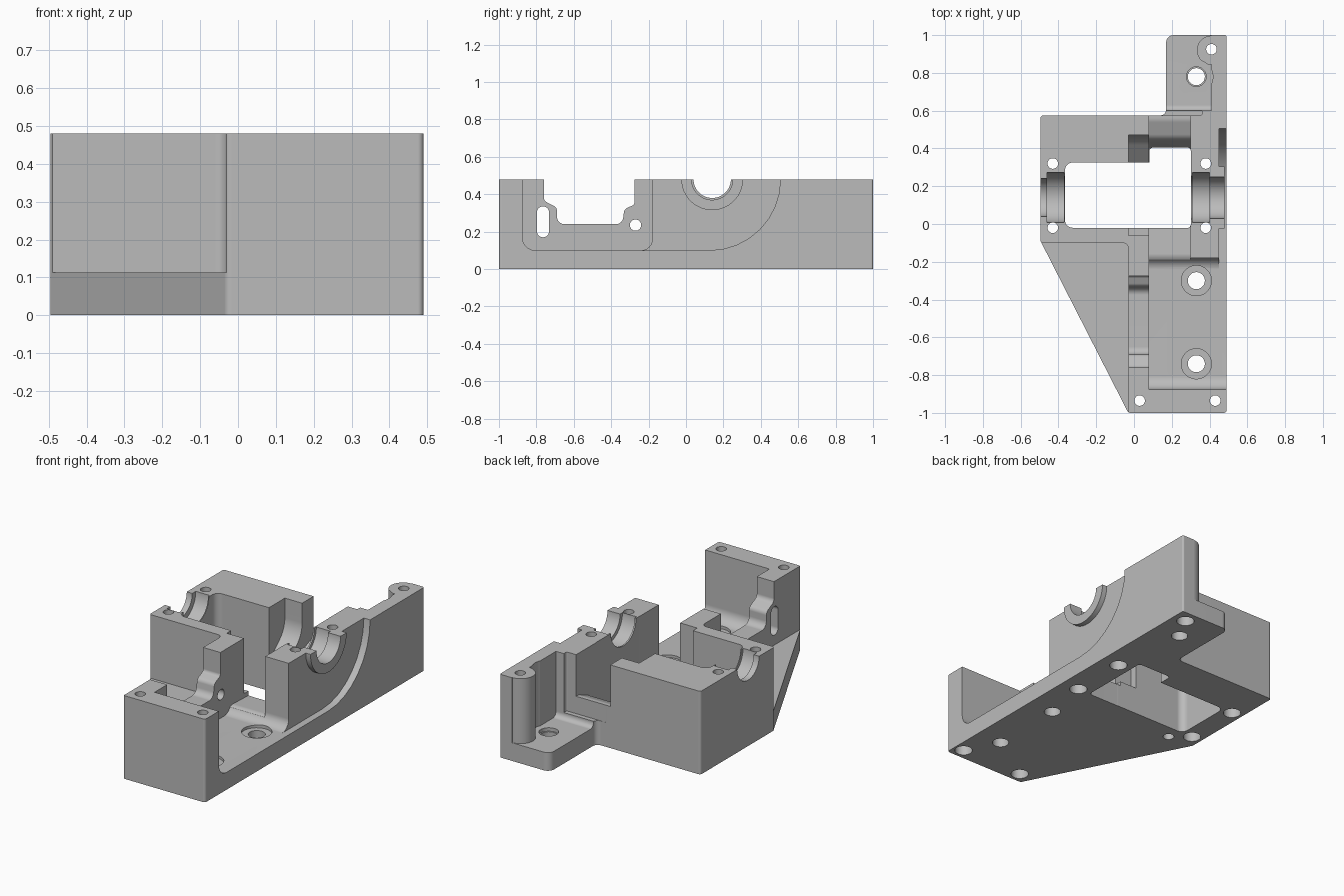
import bpy, bmesh, math
from mathutils import Vector

if "Cube" in bpy.data.objects:
    bpy.data.objects.remove(bpy.data.objects["Cube"], do_unlink=True)

metal = bpy.data.materials.new("cast grey metal")
metal.use_nodes = True
grey = (0.5, 0.5, 0.5, 1)
metal.diffuse_color = grey
metal.node_tree.nodes["Principled BSDF"].inputs["Base Color"].default_value = grey


def fillet(points, steps=8):
    """Round each corner that carries a radius; return the outline anticlockwise."""
    out, n = [], len(points)
    for i, pt in enumerate(points):
        p = Vector((pt[0], pt[1], 0))
        if len(pt) < 3:
            out.append(p)
            continue
        d1 = (Vector((*points[i - 1][:2], 0)) - p).normalized()
        d2 = (Vector((*points[(i + 1) % n][:2], 0)) - p).normalized()
        half, r = d1.angle(d2) / 2, pt[2]
        c = p + (d1 + d2).normalized() * (r / math.sin(half))
        a = (p + d1 * (r / math.tan(half)) - c).normalized()
        b = (p + d2 * (r / math.tan(half)) - c).normalized()
        out += [c + a.slerp(b, k / steps) * r for k in range(steps + 1)]
    area = sum(out[i - 1].x * q.y - q.x * out[i - 1].y for i, q in enumerate(out))
    return out if area > 0 else out[::-1]


def prism(name, points, lo, hi, axis="z"):
    """Extrude an outline: (x, y) along z, or (y, z) along x."""
    bm = bmesh.new()
    flat = fillet(points)
    place = (lambda p, h: (p.x, p.y, h)) if axis == "z" else (lambda p, h: (h, p.x, p.y))
    low, high = [[bm.verts.new(place(p, h)) for p in flat] for h in (lo, hi)]
    bm.faces.new(low[::-1])
    bm.faces.new(high)
    for i in range(len(flat)):
        bm.faces.new((low[i - 1], low[i], high[i], high[i - 1]))
    bm.normal_update()
    me = bpy.data.meshes.new(name)
    bm.to_mesh(me)
    bm.free()
    me.materials.append(metal)
    ob = bpy.data.objects.new(name, me)
    bpy.context.scene.collection.objects.link(ob)
    return ob


def rod(name, u, v, r, lo, hi, axis="z", sides=40):
    turn = [2 * math.pi * (k + 0.5) / sides for k in range(sides)]
    return prism(name, [(u + r * math.cos(t), v + r * math.sin(t)) for t in turn], lo, hi, axis)


def rect(a, b, c, d, r):
    return [(a, c, r), (b, c, r), (b, d, r), (a, d, r)]


def carve(target, cutter):
    mod = target.modifiers.new("carve", "BOOLEAN")
    mod.operation, mod.solver, mod.object = "DIFFERENCE", "EXACT", cutter
    bpy.context.view_layer.update()
    deps = bpy.context.evaluated_depsgraph_get()
    me = bpy.data.meshes.new_from_object(target.evaluated_get(deps))
    target.modifiers.clear()
    target.data = me
    bpy.data.objects.remove(cutter, do_unlink=True)


TOP, OVER, AXLE = 0.48, 0.7, 0.14

# Solid casting from its plan outline
housing = prism("bearing_housing", [
    (-0.495, 0.575, 0.015), (-0.495, -0.09, 0.01), (-0.03, -1, 0.02), (0.49, -1, 0.015),
    (0.49, 1, 0.01), (0.17, 1, 0.04), (0.17, 0.575, 0.03)], 0, TOP)

# Low triangular flange beside the thin wall
carve(housing, prism("flange_space", [
    (-0.8, -0.1), (-0.03, -0.1, 0.03), (-0.03, -1.2), (-0.8, -1.2)], 0.113, OVER))

# Deep side pocket behind the front wall
carve(housing, prism("side_pocket", [
    (-0.875, OVER), (-0.875, 0.1, 0.07), (-0.18, 0.1, 0.06), (-0.18, OVER)], 0.08, 0.7, "x"))

# Raised channel floor leading to the window
carve(housing, prism("channel", [
    (-0.4, OVER), (-0.4, 0.101), (-0.25, 0.101, 0.05), (-0.17, 0.14, 0.05),
    (0.38, 0.12), (0.38, OVER)], 0.0801, 0.3, "x"))

# Central window, its wider right part and the two shallow scoops
carve(housing, prism("window", rect(-0.365, 0.2, -0.02, 0.325, 0.04), -0.1, OVER))
carve(housing, prism("window_right", rect(0.081, 0.301, -0.021, 0.405, 0.02), -0.1, OVER))
carve(housing, prism("wall_scoop", [
    (-0.06, OVER), (-0.06, 0.16), (0.31, 0.16), (0.47, 0.3, 0.15), (0.47, OVER)],
    -0.03, 0.12, "x"))

# Notch through the rear wall with a curved ramp
carve(housing, prism("rear_notch", [
    (0.3, 0.06), (0.4, 0.06, 0.02), (0.45, 0.2, 0.06), (0.55, 0.24, 0.06),
    (0.8, 0.24), (0.8, OVER), (0.3, OVER)], 0.0805, 0.2995, "x"))

# Rear shelf, keeping a round screw post
shelf = prism("rear_shelf", [
    (0.6, OVER), (0.6, 0.105, 0.03), (1.2, 0.105), (1.2, OVER)], 0.0, 0.41, "x")
carve(shelf, rod("post", 0.41, 0.92, 0.077, 0, 1))
carve(housing, shelf)
carve(housing, prism("shelf_step", rect(0.1, 0.36, 0.574, 0.62, 0.01), 0.14, OVER))
carve(housing, rod("shelf_relief", 0.33, 0.78, 0.088, 0.1051, OVER))

# Thin wall: stepped opening, slot and round hole
carve(housing, prism("wall_opening", [
    (-0.76, OVER), (-0.76, 0.365, 0.03), (-0.69, 0.33, 0.03), (-0.69, 0.24, 0.04),
    (-0.34, 0.24, 0.04), (-0.33, 0.32, 0.03), (-0.275, 0.345, 0.02), (-0.275, OVER)],
    -0.1, 0.2, "x"))
carve(housing, prism("wall_slot", rect(-0.797, -0.732, 0.17, 0.335, 0.032), -0.1, 0.2, "x"))
carve(housing, rod("wall_hole", -0.27, 0.235, 0.03, -0.1, 0.2, "x"))

# Outer recess with a sweeping edge, keeping the bearing boss
recess = prism("outer_recess", [
    (-0.4, 0.1), (0.505, 0.1, 0.38), (0.505, OVER), (-0.4, OVER)], 0.45, 0.7, "x")
carve(recess, rod("bearing_boss", AXLE, TOP, 0.165, 0.4, 0.48, "x"))
carve(housing, recess)

# Bearing seats: wide groove and narrower bore on each side
for lo, hi, r in ((-0.6, -0.45, 0.1), (-0.46, -0.37, 0.132), (-0.38, -0.3, 0.115),
                  (0.25, 0.32, 0.115), (0.31, 0.4, 0.132), (0.39, 0.7, 0.11)):
    carve(housing, rod("bearing_seat", AXLE, TOP, r, lo, hi, "x"))

# Screw holes with wider mouths underneath
for x, y in ((-0.43, 0.32), (-0.43, -0.02), (0.38, 0.32), (0.38, -0.02),
             (0.03, -0.935), (0.43, -0.935), (0.41, 0.925)):
    carve(housing, rod("screw_hole", x, y, 0.028, -0.1, OVER, sides=24))
    carve(housing, rod("screw_mouth", x, y, 0.048, -0.1, 0.06, sides=24))

# Mounting holes, the two in the pocket counterbored
for x, y, rim in ((0.33, -0.3, 0.08), (0.33, -0.74, 0.08), (0.33, 0.78, 0.052)):
    carve(housing, rod("mount_hole", x, y, 0.045, -0.1, OVER, sides=32))
    carve(housing, rod("mount_rim", x, y, rim, 0.085, 0.3, sides=32))
carve(housing, rod("dowel_hole", -0.33, -0.1, 0.03, -0.1, 0.06, sides=24))

# Smooth fillets with crisp edges
bpy.ops.object.select_all(action="DESELECT")
housing.select_set(True)
bpy.context.view_layer.objects.active = housing
bpy.ops.object.shade_smooth_by_angle(angle=math.radians(30))
weighted = housing.modifiers.new("even_shading", "WEIGHTED_NORMAL")
weighted.keep_sharp = True
